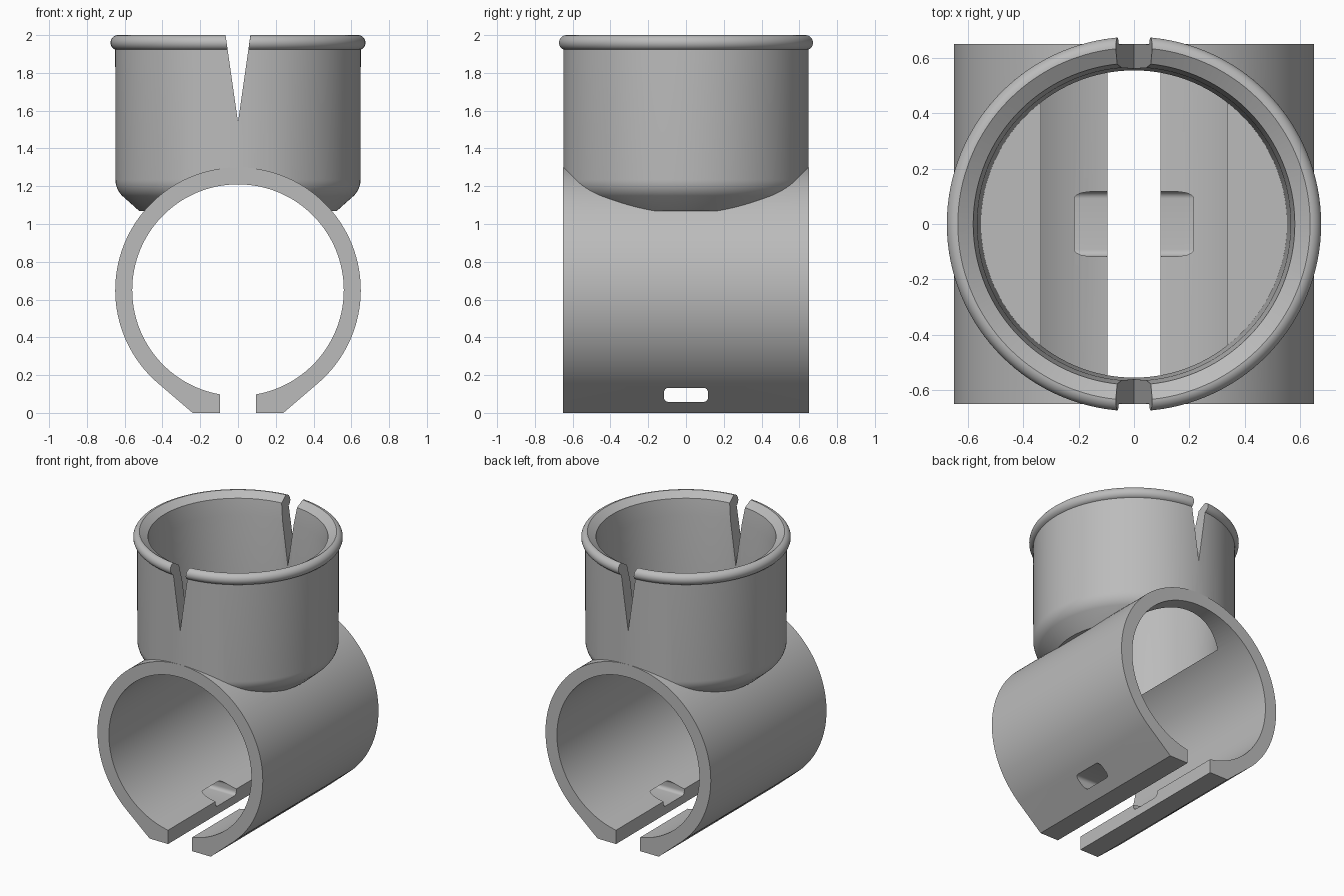
import bpy, bmesh
from math import sin, cos, pi, radians, sqrt, atan2, acos

cube = bpy.data.objects.get("Cube")
if cube:
    bpy.data.objects.remove(cube, do_unlink=True)

R, BORE, AXIS = 0.65, 0.56, 0.65   # ring outer radius, bore radius, ring axis height
HALF, GAP, FOOT = 0.65, 0.095, 0.24

grey = bpy.data.materials.new("light grey plastic")
grey.use_nodes = True
colour = (0.50, 0.50, 0.50, 1)
grey.diffuse_color = colour
grey.node_tree.nodes["Principled BSDF"].inputs["Base Color"].default_value = colour


def finish(bm, name):
    bmesh.ops.recalc_face_normals(bm, faces=bm.faces)
    mesh = bpy.data.meshes.new(name)
    bm.to_mesh(mesh)
    bm.free()
    mesh.materials.append(grey)
    ob = bpy.data.objects.new(name, mesh)
    bpy.context.collection.objects.link(ob)
    return ob


def extrude(name, points, axis, lo, hi):
    """Extrude a closed 2D outline (u, z) along x or y."""
    bm = bmesh.new()
    place = (lambda u, z, d: (u, d, z)) if axis == "y" else (lambda u, z, d: (d, u, z))
    a = [bm.verts.new(place(u, z, lo)) for u, z in points]
    b = [bm.verts.new(place(u, z, hi)) for u, z in points]
    bm.faces.new(a)
    bm.faces.new(b)
    n = len(points)
    for i in range(n):
        j = (i + 1) % n
        bm.faces.new((a[i], a[j], b[j], b[i]))
    return finish(bm, name)


def revolve(name, profile, steps=128):
    """Solid of revolution about z from (radius, z), capped at both ends."""
    bm = bmesh.new()
    rings = [[bm.verts.new((r * cos(2 * pi * k / steps), r * sin(2 * pi * k / steps), z))
              for k in range(steps)] for r, z in profile]
    for a, b in zip(rings, rings[1:]):
        for k in range(steps):
            j = (k + 1) % steps
            bm.faces.new((a[k], a[j], b[j], b[k]))
    bm.faces.new(rings[0])
    bm.faces.new(rings[-1])
    return finish(bm, name)


def arc(cx, cz, r, start, end, n):
    angles = [start + (end - start) * i / n for i in range(n + 1)]
    return [(cx + r * cos(t), cz + r * sin(t)) for t in angles]


def combine(target, tool, operation):
    mod = target.modifiers.new(operation.lower(), "BOOLEAN")
    mod.operation, mod.solver, mod.object = operation, "EXACT", tool
    bpy.context.view_layer.objects.active = target
    bpy.ops.object.modifier_apply(modifier=mod.name)
    bpy.data.objects.remove(tool, do_unlink=True)


# Split clamp ring whose sides run tangentially into two flat feet
tangent = atan2(-AXIS, FOOT) + acos(R / sqrt(FOOT ** 2 + AXIS ** 2))
outline = arc(0, AXIS, R, tangent, pi - tangent, 120)
outline += [(-FOOT, 0), (-GAP, 0), (-GAP, 0.3), (GAP, 0.3), (GAP, 0), (FOOT, 0)]
holder = extrude("pipe_clamp_with_cup", outline, "y", -HALF, HALF)

# Cup with a bevelled base and a rounded bead at the rim
profile = [(0.524, 1.07)]
profile += arc(0.529, 1.235, 0.12, radians(-45), 0, 8)
profile += arc(0.635, 1.96, 0.04, radians(-68), radians(90), 14)
cup = revolve("cup", profile)
combine(holder, cup, "UNION")

# Pipe bore
bore = extrude("bore_cutter", arc(0, AXIS, BORE, 0, 2 * pi, 128)[:-1], "y", -1, 1)
combine(holder, bore, "DIFFERENCE")

# Cup interior with a flat floor and an inward sloping rim
inside = revolve("inside_cutter", [(0.552, 1.098), (0.565, 1.85), (0.58, 1.965),
                                   (0.637, 2.001), (0.637, 2.1)])
combine(holder, inside, "DIFFERENCE")

# V notches through the front and back of the cup
notch = extrude("notch_cutter", [(0, 1.54), (0.08, 2.1), (-0.08, 2.1)], "y", -1, 1)
combine(holder, notch, "DIFFERENCE")

# Rounded strap slot through both feet
w, low, high, c = 0.117, 0.058, 0.133, 0.025
slot_outline = []
for sx, z, start in ((1, high - c, 0), (-1, high - c, 90), (-1, low + c, 180), (1, low + c, 270)):
    slot_outline += arc(sx * (w - c), z, c, radians(start), radians(start + 90), 6)
slot = extrude("slot_cutter", slot_outline, "x", -1, 1)
combine(holder, slot, "DIFFERENCE")

# Smooth curved walls, crisp edges
bpy.ops.object.select_all(action="DESELECT")
holder.select_set(True)
bpy.context.view_layer.objects.active = holder
bpy.ops.object.shade_smooth_by_angle(angle=radians(25))
